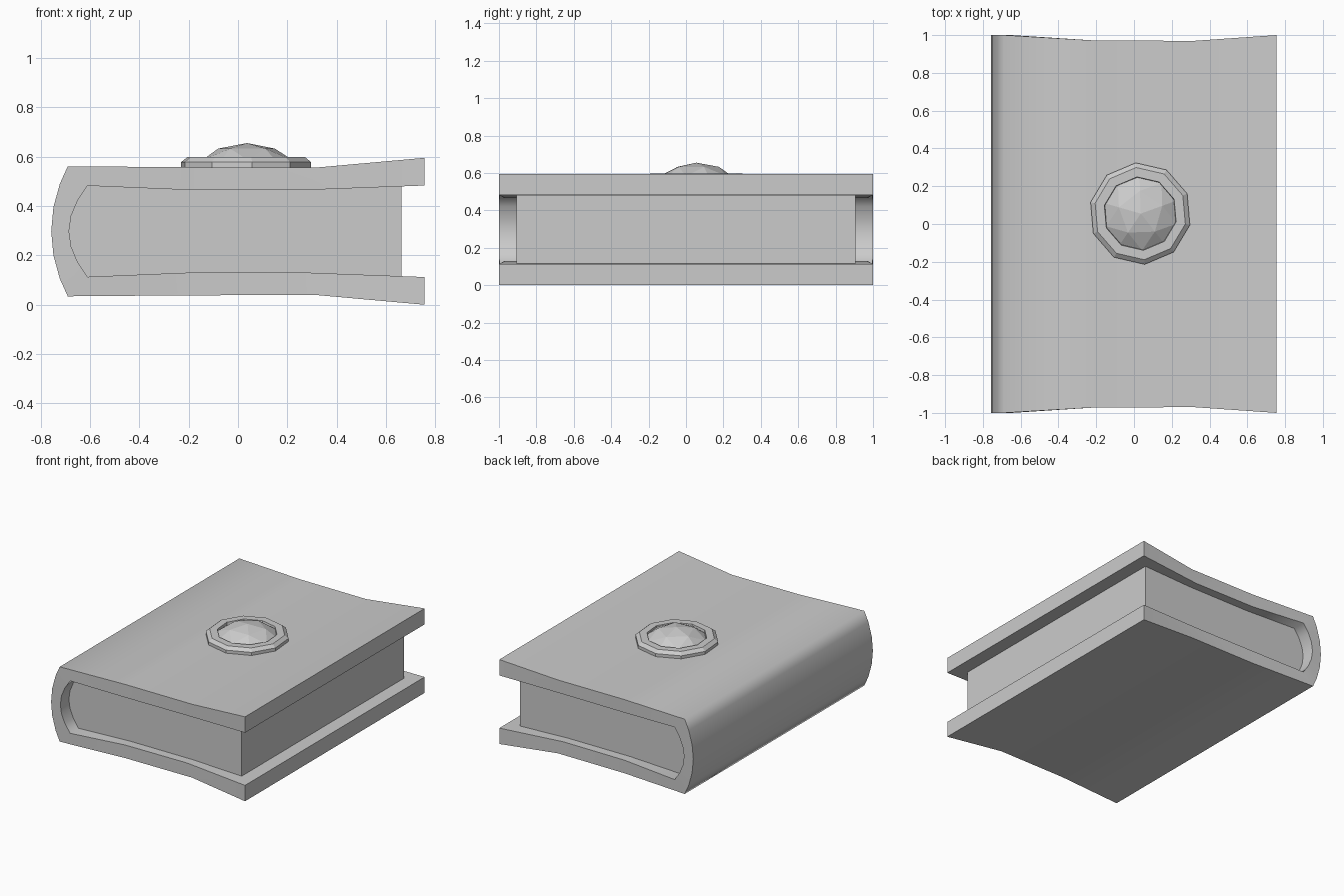
import bpy, bmesh, math
from mathutils import Matrix

if "Cube" in bpy.data.objects:
    bpy.data.objects.remove(bpy.data.objects["Cube"], do_unlink=True)

grey = bpy.data.materials.new("plain grey")
grey.use_nodes = True
grey.diffuse_color = (0.6, 0.6, 0.6, 1)
grey.node_tree.nodes["Principled BSDF"].inputs["Base Color"].default_value = (0.6, 0.6, 0.6, 1)

MID = 0.2975  # height of the book's plane of symmetry


def finish(name, bm, smooth=None):
    bmesh.ops.recalc_face_normals(bm, faces=bm.faces)
    mesh = bpy.data.meshes.new(name)
    bm.to_mesh(mesh)
    bm.free()
    ob = bpy.data.objects.new(name, mesh)
    bpy.context.collection.objects.link(ob)
    mesh.materials.append(grey)
    if smooth:
        bpy.ops.object.select_all(action="DESELECT")
        ob.select_set(True)
        bpy.context.view_layer.objects.active = ob
        bpy.ops.object.shade_smooth_by_angle(angle=math.radians(smooth))
    return ob


def mirrored(half):
    """Complete a half profile, fore edge to spine, around the middle plane."""
    return half + [(x, 2 * MID - z) for x, z in half[-2::-1]]


def half_length(x):
    """The cover's ends curve in slightly towards the middle."""
    if x < 0.05:
        t = (-0.14 - x) / 0.51
    else:
        t = (x - 0.28) / 0.47
    return 0.967 + 0.033 * min(max(t, 0), 1)


# Cover: a wrapped board with thickness, fore edge round the spine and back
outer = mirrored([(0.755, 0.595), (0.32, 0.556), (-0.2, 0.557), (-0.69, 0.561),
                  (-0.722, 0.49), (-0.748, 0.395), (-0.757, MID)])
inner = mirrored([(0.755, 0.483), (0.28, 0.465), (-0.2, 0.465), (-0.61, 0.482),
                  (-0.65, 0.422), (-0.676, 0.36), (-0.685, MID)])
bm = bmesh.new()
sections = []
for (xo, zo), (xi, zi) in zip(outer, inner):
    a, b = half_length(xo), half_length(xi)
    sections.append([bm.verts.new(p) for p in
                     ((xo, -a, zo), (xo, a, zo), (xi, b, zi), (xi, -b, zi))])
for s, t in zip(sections, sections[1:]):
    for k in range(4):
        n = (k + 1) % 4
        bm.faces.new((s[k], s[n], t[n], t[k]))
bm.faces.new(sections[0])
bm.faces.new(sections[-1])
finish("cover", bm, 72)

# Pages: a block filling the inside of the cover, set back at three edges
page_profile = [(min(x, 0.662), z) for x, z in inner]
bm = bmesh.new()
face = bm.faces.new([bm.verts.new((x, -0.905, z)) for x, z in page_profile])
ext = bmesh.ops.extrude_face_region(bm, geom=[face], use_keep_orig=True)
bmesh.ops.translate(bm, vec=(0, 1.81, 0),
                    verts=[g for g in ext["geom"] if isinstance(g, bmesh.types.BMVert)])
finish("page_block", bm)

# Setting: a ten-sided bevelled ring on the front board
CX, CY, SIDES = 0.033, 0.055, 10
bm = bmesh.new()
rings = []
for r, z in ((0.27, 0.54), (0.27, 0.578), (0.245, 0.598), (0.195, 0.598), (0.185, 0.54)):
    rings.append([bm.verts.new((CX + r * math.cos(math.radians(23) + math.tau * i / SIDES),
                                CY + r * math.sin(math.radians(23) + math.tau * i / SIDES), z))
                  for i in range(SIDES)])
for s, t in zip(rings, rings[1:] + rings[:1]):
    for i in range(SIDES):
        j = (i + 1) % SIDES
        bm.faces.new((s[i], s[j], t[j], t[i]))
finish("jewel_setting", bm)

# Jewel: a flattened faceted ball sunk in the setting
bm = bmesh.new()
place = (Matrix.Translation((CX + 0.003, CY, 0.505)) @ Matrix.Diagonal((0.23, 0.23, 0.15, 1))
         @ Matrix.Rotation(math.radians(20), 4, "Z"))
bmesh.ops.create_icosphere(bm, subdivisions=2, radius=1, matrix=place)
bmesh.ops.bisect_plane(bm, geom=bm.verts[:] + bm.edges[:] + bm.faces[:],
                       plane_co=(0, 0, 0.54), plane_no=(0, 0, 1), clear_inner=True)
finish("jewel", bm)
